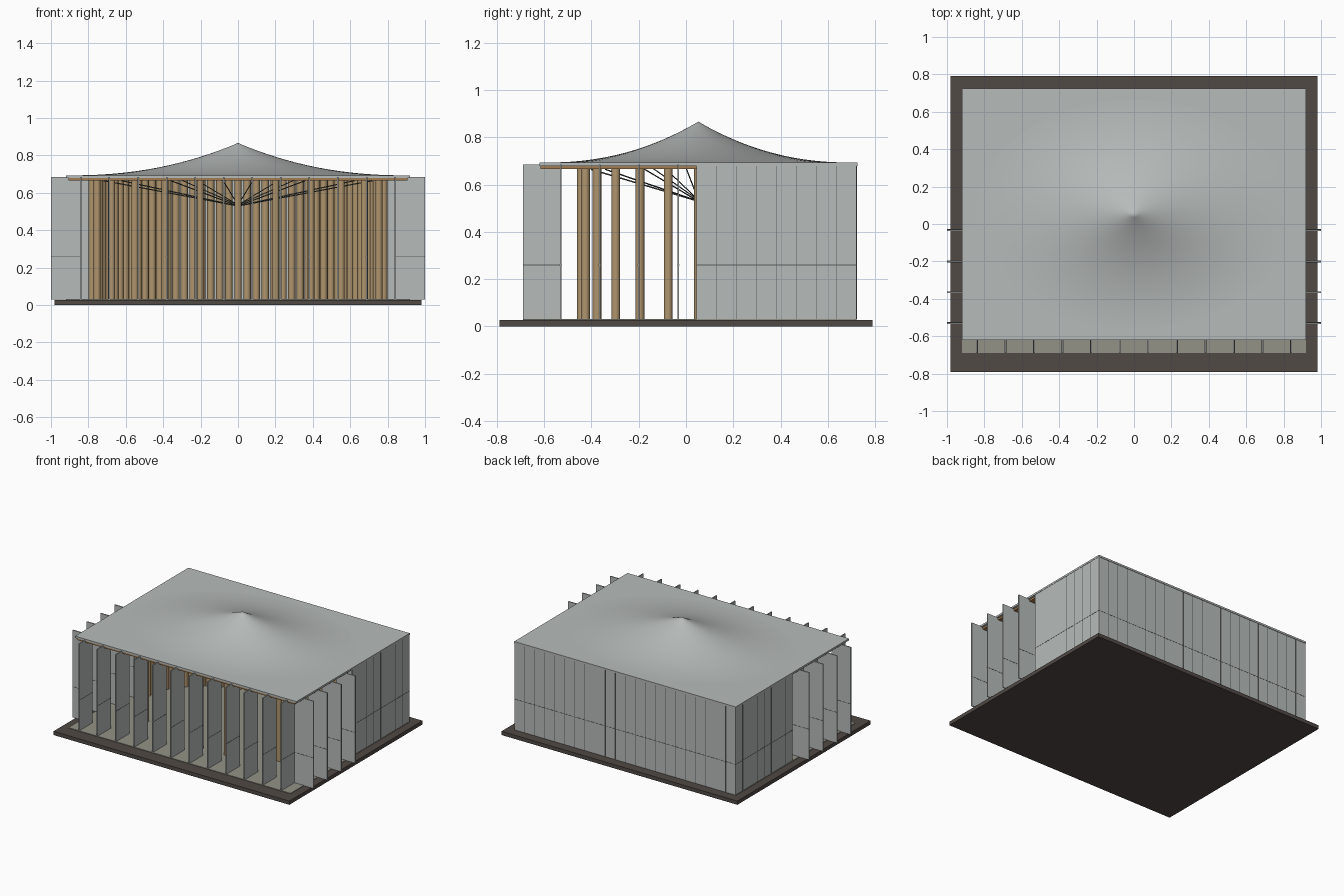
import bpy, bmesh, math
from mathutils import Matrix, Vector

if "Cube" in bpy.data.objects:
    bpy.data.objects.remove(bpy.data.objects["Cube"])


def material(name, rgb):
    m = bpy.data.materials.new(name)
    m.diffuse_color = (*rgb, 1)
    m.use_nodes = True
    m.node_tree.nodes["Principled BSDF"].inputs["Base Color"].default_value = m.diffuse_color
    return m


GREY = material("pale_grey", (0.47, 0.50, 0.49))
SEAM = material("dark_grey", (0.10, 0.11, 0.11))
EARTH = material("dark_brown", (0.082, 0.067, 0.060))
STONE = material("floor_grey", (0.29, 0.29, 0.24))
TAN = material("tan_wood", (0.43, 0.30, 0.155))
WOOD = material("warm_wood", (0.36, 0.20, 0.085))

CY = 0.0525                 # centre of the roof in y
Z0, Z1 = 0.03, 0.685        # floor and wall top
JOINT = 0.26                # height of the horizontal panel joint


def finish(name, bm, mat, smooth=False):
    me = bpy.data.meshes.new(name)
    bm.normal_update()
    bm.to_mesh(me)
    bm.free()
    ob = bpy.data.objects.new(name, me)
    bpy.context.collection.objects.link(ob)
    me.materials.append(mat)
    if smooth:
        bpy.ops.object.select_all(action='DESELECT')
        ob.select_set(True)
        bpy.context.view_layer.objects.active = ob
        bpy.ops.object.shade_smooth_by_angle(angle=math.radians(40))
    return ob


def boxes(name, spans, mat):
    """Each span is (x0, x1, y0, y1, z0, z1)."""
    bm = bmesh.new()
    for x0, x1, y0, y1, z0, z1 in spans:
        m = Matrix.Translation(((x0 + x1) / 2, (y0 + y1) / 2, (z0 + z1) / 2))
        m = m @ Matrix.Diagonal((x1 - x0, y1 - y0, z1 - z0, 1))
        bmesh.ops.create_cube(bm, size=1, matrix=m)
    return finish(name, bm, mat)


def rods(name, pairs, radius, sides, mat):
    """Round bars between pairs of points."""
    bm = bmesh.new()
    for a, b in pairs:
        a, b = Vector(a), Vector(b)
        d = b - a
        m = Matrix.Translation((a + b) / 2) @ d.to_track_quat('Z', 'Y').to_matrix().to_4x4()
        bmesh.ops.create_cone(bm, cap_ends=True, segments=sides, radius1=radius,
                              radius2=radius, depth=d.length, matrix=m)
    return finish(name, bm, mat, True)


# plinth and inner floor
boxes("plinth", [(-0.98, 0.98, -0.79, 0.79, 0, Z0 - 0.002)], EARTH)
boxes("floor", [(-0.92, 0.92, -0.69, 0.72, Z0 - 0.002, Z0 + 0.002)], STONE)

# solid walls round the back half
T = 0.01
boxes("back_wall", [(-0.918, 0.918, 0.722 - T, 0.722, Z0, Z1)], GREY)
boxes("side_walls", [(s * 0.913 - T / 2, s * 0.913 + T / 2, 0.045, 0.712, Z0, Z1)
                     for s in (-1, 1)], GREY)

# thin panel joints on the walls
E = 0.001
W = 0.0015
seams = [(-0.918, 0.918, 0.722, 0.722 + E, JOINT - W, JOINT + W)]
for i in range(1, 22):
    x = -0.918 + i * 1.836 / 22
    seams.append((x - W, x + W, 0.722, 0.722 + E, Z0, Z1))
for s in (-1, 1):
    x0, x1 = sorted((s * 0.918, s * (0.918 + E)))
    seams.append((x0, x1, 0.045, 0.722, JOINT - W, JOINT + W))
    for i in range(1, 8):
        y = 0.045 + i * 0.677 / 8
        seams.append((x0, x1, y - W, y + W, Z0, Z1))
boxes("wall_joints", seams, SEAM)

# upright fins along the front and the open part of the sides
F = 0.004
front, side, joints = [], [], []
for i in range(12):
    x = -0.84 + i * 1.68 / 11
    front.append((x - F, x + F, -0.69, -0.53, Z0, Z1))
for s in (-1, 1):
    x0, x1 = sorted((s * 0.84, s * 1.0))
    for y in (-0.53, -0.365, -0.20, -0.033):
        side.append((x0, x1, y - F, y + F, Z0, Z1))
for x0, x1, y0, y1, _, _ in front:
    joints.append((x0 - E, x1 + E, y0, y1, JOINT - W, JOINT + W))
for x0, x1, y0, y1, _, _ in side:
    joints.append((x0, x1, y0 - E, y1 + E, JOINT - W, JOINT + W))
boxes("front_fins", front, GREY)
boxes("side_fins", side, GREY)
boxes("fin_joints", joints, SEAM)

# wooden ceiling and flat roof slab
boxes("ceiling", [(-0.905, 0.905, -0.615, 0.71, 0.667, 0.68)], WOOD)
boxes("roof_slab", [(-0.92, 0.92, -0.62, 0.725, 0.68, 0.694)], GREY)

# tent-like roof peak: concave rise over an ellipse
bm = bmesh.new()
N, R = 64, 16
rings = []
for j in range(1, R + 1):
    r = (j / R) ** 1.3
    z = 0.6935 + 0.173 * (1 - r) ** 2.2
    rings.append([bm.verts.new((0.90 * r * math.cos(2 * math.pi * i / N),
                                CY + 0.65 * r * math.sin(2 * math.pi * i / N), z))
                  for i in range(N)])
apex = bm.verts.new((0, CY, 0.867))
for i in range(N):
    k = (i + 1) % N
    bm.faces.new((apex, rings[0][i], rings[0][k]))
    for a, b in zip(rings, rings[1:]):
        bm.faces.new((a[i], b[i], b[k], a[k]))
finish("roof_peak", bm, GREY, True)


# oval colonnade: open at the front, close-set behind
def oval(deg, z, k=1.0):
    t = math.radians(deg)
    return (0.78 * k * math.cos(t), CY + 0.495 * k * math.sin(t), z)


rods("front_columns", [(oval(-15 * i, Z0), oval(-15 * i, 0.668)) for i in range(13)],
     0.0185, 16, TAN)
rods("back_columns", [(oval(180 * i / 50, Z0), oval(180 * i / 50, 0.668))
                      for i in range(1, 50)], 0.0195, 12, TAN)

# cables under the ceiling, meeting at a hanging post
hub = (0, CY, 0.53)
rods("cables", [(hub, oval(30 * i, 0.665, 0.92)) for i in range(12)], 0.003, 6, SEAM)
rods("upper_cables", [((0, CY, 0.535), oval(30 * i + 15, 0.668, 0.4)) for i in range(12)],
     0.0025, 6, SEAM)
rods("hanging_post", [((0, CY, 0.525), (0, CY, 0.67))], 0.006, 8, SEAM)
